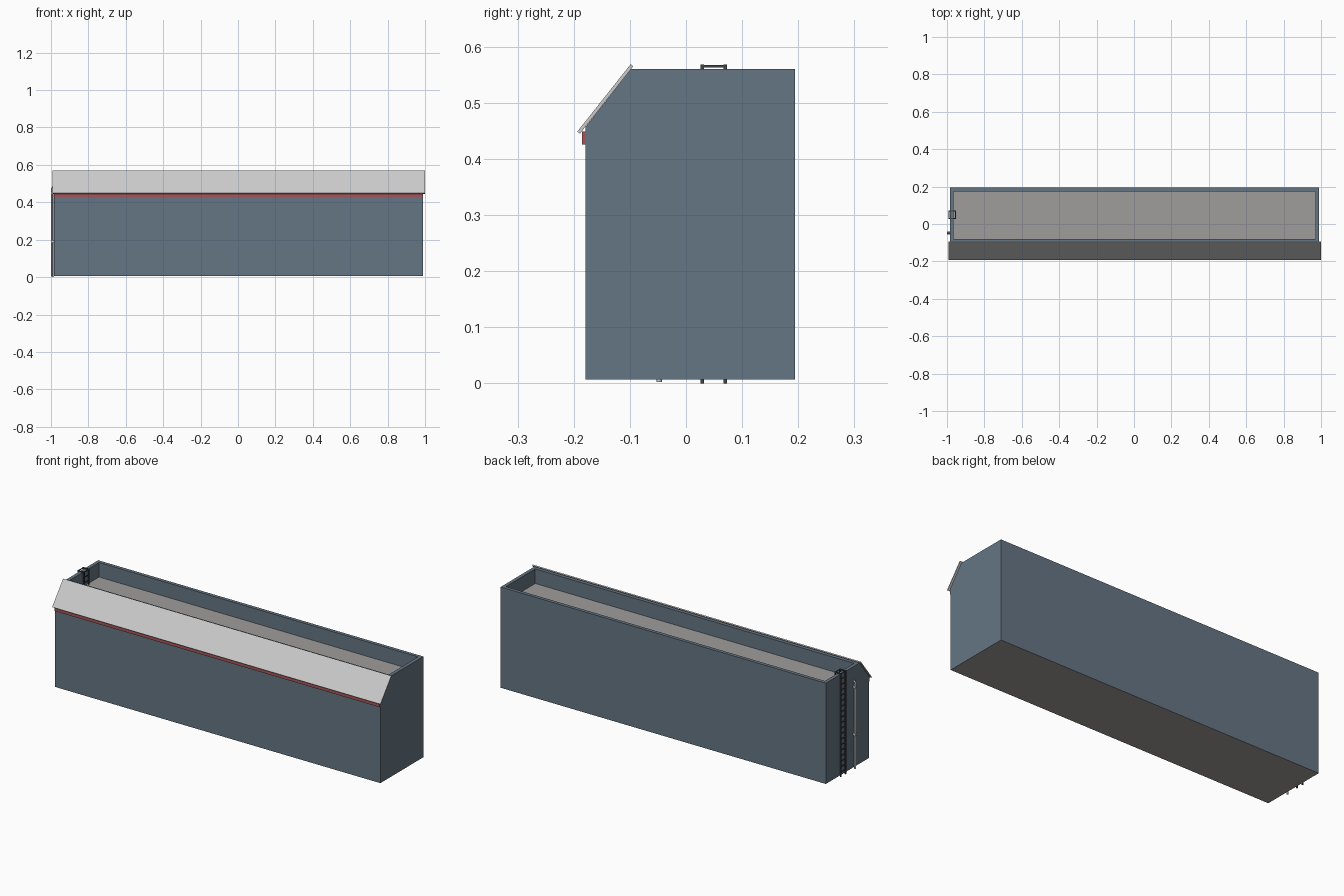
import bpy, bmesh
from mathutils import Vector

if "Cube" in bpy.data.objects:
    bpy.data.objects.remove(bpy.data.objects["Cube"])


def material(name, rgb):
    m = bpy.data.materials.new(name)
    m.diffuse_color = (*rgb, 1)
    m.use_nodes = True
    m.node_tree.nodes["Principled BSDF"].inputs["Base Color"].default_value = m.diffuse_color
    return m


wall_blue = material("wall_blue", (0.13, 0.18, 0.23))
deck_grey = material("deck_grey", (0.35, 0.34, 0.33))
trim_red = material("trim_red", (0.38, 0.09, 0.10))
iron = material("iron", (0.05, 0.055, 0.06))


def finish(bm, name, mats=()):
    bmesh.ops.recalc_face_normals(bm, faces=bm.faces)
    me = bpy.data.meshes.new(name)
    bm.to_mesh(me)
    bm.free()
    ob = bpy.data.objects.new(name, me)
    bpy.context.collection.objects.link(ob)
    for m in mats:
        me.materials.append(m)
    return ob


def add_prism(bm, profile, x0, x1):
    """Extrude a (y, z) profile along x."""
    face = bm.faces.new([bm.verts.new((x0, y, z)) for y, z in profile])
    out = bmesh.ops.extrude_face_region(bm, geom=[face])
    moved = [v for v in out["geom"] if isinstance(v, bmesh.types.BMVert)]
    bmesh.ops.translate(bm, verts=moved, vec=(x1 - x0, 0, 0))


def add_box(bm, x0, x1, y0, y1, z0, z1):
    add_prism(bm, [(y0, z0), (y1, z0), (y1, z1), (y0, z1)], x0, x1)


# building body with sloped front shoulder and sunken roof deck
bm = bmesh.new()
add_prism(bm, [(-0.179, 0.007), (0.194, 0.007), (0.194, 0.56),
               (-0.098, 0.56), (-0.179, 0.457)], -0.985, 0.99)
bmesh.ops.recalc_face_normals(bm, faces=bm.faces)
bm.normal_update()
top = max(bm.faces, key=lambda f: f.calc_center_median().z)
bottom = min(bm.faces, key=lambda f: f.calc_center_median().z)
bottom.material_index = 1
bmesh.ops.inset_individual(bm, faces=[top], thickness=0.027)
deck = bmesh.ops.extrude_discrete_faces(bm, faces=[top])["faces"][0]
bmesh.ops.translate(bm, verts=deck.verts, vec=(0, 0, -0.08))
deck.material_index = 1
finish(bm, "building_body", [wall_blue, deck_grey])

# sloped roof panel
bm = bmesh.new()
a, b = Vector((-0.189, 0.445)), Vector((-0.094, 0.565))
d = (b - a).normalized()
n = Vector((-d.y, d.x)) * 0.006
add_prism(bm, [a, b, b + n, a + n], -0.993, 1.0)
finish(bm, "roof_slope")

# red strip under the eaves
bm = bmesh.new()
add_box(bm, -0.985, 0.99, -0.185, -0.178, 0.426, 0.449)
finish(bm, "eaves_strip", [trim_red])

# ladder hooked over the parapet
bm = bmesh.new()
XO, XI, R = -0.989, -0.955, 0.003
for y in (0.029, 0.07):
    add_box(bm, XO - R, XO + R, y - R, y + R, 0, 0.568)
    add_box(bm, XI - R, XI + R, y - R, y + R, 0.482, 0.568)
    add_box(bm, XO + R, XI - R, y - R, y + R, 0.562, 0.568)
for x, count in ((XO, 19), (XI, 3)):
    for i in range(count):
        z = 0.565 - 0.03 * i
        add_box(bm, x - 0.002, x + 0.002, 0.032, 0.067, z - 0.002, z + 0.002)
finish(bm, "wall_ladder", [iron])

# downpipe with an elbow into the wall
cu = bpy.data.curves.new("downpipe", "CURVE")
cu.dimensions = "3D"
cu.bevel_depth = 0.005
cu.bevel_resolution = 2
cu.use_fill_caps = True
pts = [(-0.98, -0.048, 0.48), (-0.99, -0.048, 0.48),
       (-0.994, -0.048, 0.474), (-0.994, -0.048, 0.002)]
sp = cu.splines.new("POLY")
sp.points.add(len(pts) - 1)
for p, co in zip(sp.points, pts):
    p.co = (*co, 1)
sp.use_smooth = True
bpy.context.collection.objects.link(bpy.data.objects.new("downpipe", cu))

# pipe brackets
bm = bmesh.new()
for z in (0.19, 0.45):
    add_box(bm, -1.0, -0.985, -0.055, -0.041, z - 0.006, z + 0.006)
finish(bm, "pipe_brackets")
